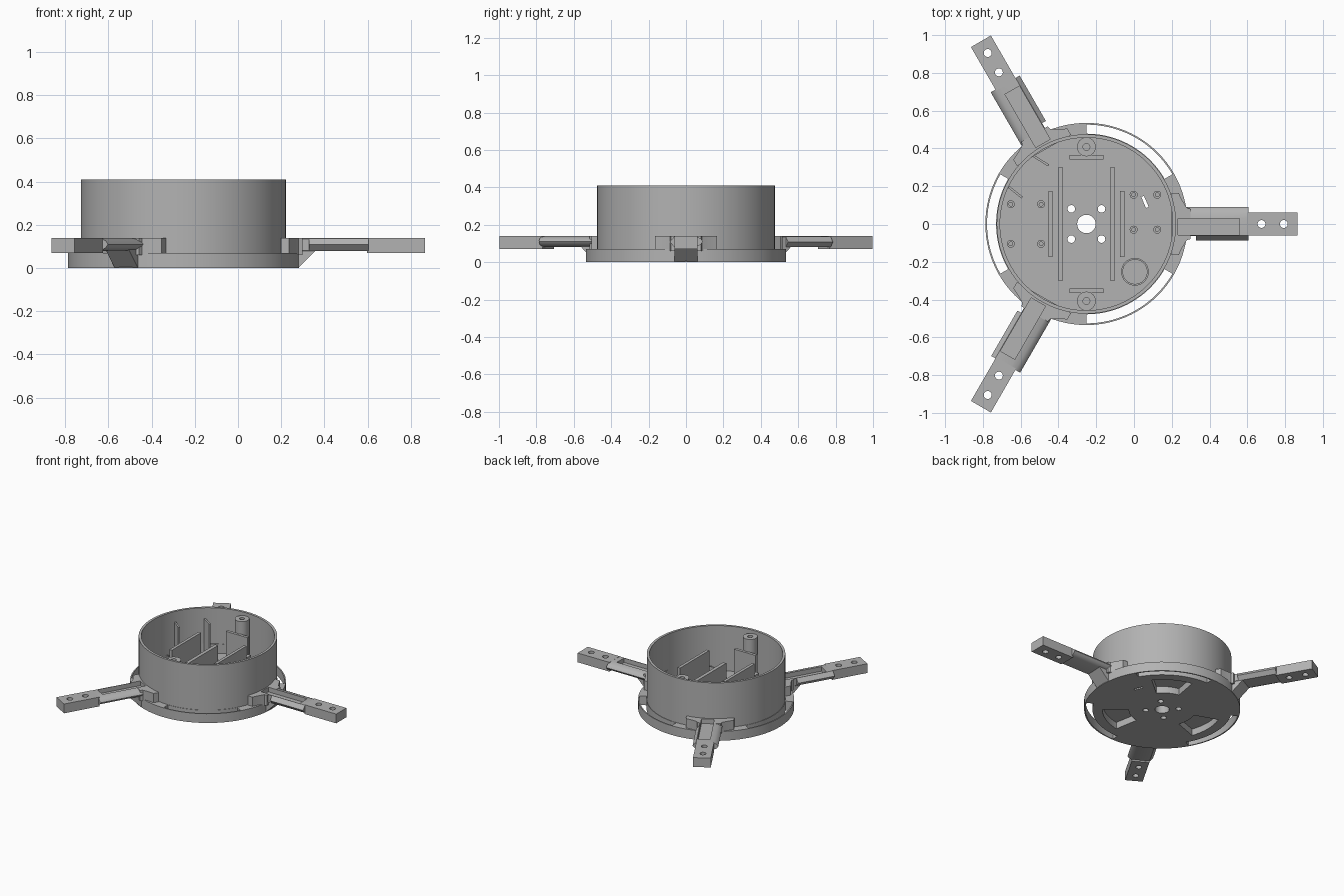
import bpy, bmesh
from math import sin, cos, radians, pi
from mathutils import Matrix, Vector

if "Cube" in bpy.data.objects:
    bpy.data.objects.remove(bpy.data.objects["Cube"])

CX = -0.252            # hub centre on x
FLOOR, TOP = 0.07, 0.41
ARMS = (0, 120, 240)
GAPS = (60, 180, 300)

grey = bpy.data.materials.new("plastic_grey")
grey.use_nodes = True
grey.diffuse_color = (0.45, 0.45, 0.45, 1)
grey.node_tree.nodes["Principled BSDF"].inputs["Base Color"].default_value = (0.45, 0.45, 0.45, 1)
parts = []


def finish(name, bm, keep=True):
    bmesh.ops.recalc_face_normals(bm, faces=bm.faces)
    mesh = bpy.data.meshes.new(name)
    bm.to_mesh(mesh)
    bm.free()
    mesh.materials.append(grey)
    ob = bpy.data.objects.new(name, mesh)
    bpy.context.collection.objects.link(ob)
    ob.location.x = CX
    if keep:
        parts.append(ob)
    return ob


def prism(name, outline, lo, hi, axis="z", keep=True):
    """Extrude a 2D outline along z, along x (outline in y,z) or along y (outline in x,z)."""
    place = {"z": lambda a, b, c: (a, b, c),
             "x": lambda a, b, c: (c, a, b),
             "y": lambda a, b, c: (a, c, b)}[axis]
    bm = bmesh.new()
    face = bm.faces.new([bm.verts.new(place(a, b, lo)) for a, b in outline])
    new = bmesh.ops.extrude_face_region(bm, geom=[face])["geom"]
    shift = Vector(place(0, 0, hi - lo))
    bmesh.ops.translate(bm, vec=shift, verts=[v for v in new if isinstance(v, bmesh.types.BMVert)])
    return finish(name, bm, keep)


def box(name, x, y, z, keep=True):
    return prism(name, [(x[0], y[0]), (x[1], y[0]), (x[1], y[1]), (x[0], y[1])], *z, keep=keep)


def circle(r, x=0, y=0, n=24):
    return [(x + r * cos(2 * pi * i / n), y + r * sin(2 * pi * i / n)) for i in range(n)]


def sector(r0, r1, mid, half, n=20):
    angles = [radians(mid - half + 2 * half * i / n) for i in range(n + 1)]
    return ([(r1 * cos(a), r1 * sin(a)) for a in angles] +
            [(r0 * cos(a), r0 * sin(a)) for a in reversed(angles)])


def tube(name, r0, r1, z0, z1, x=0, y=0, n=24):
    bm = bmesh.new()
    loops = [[bm.verts.new((a, b, z)) for a, b in circle(r, x, y, n)]
             for r, z in ((r0, z0), (r1, z0), (r1, z1), (r0, z1))]
    for k in range(4):
        p, q = loops[k], loops[(k + 1) % 4]
        for i in range(n):
            j = (i + 1) % n
            bm.faces.new((p[i], p[j], q[j], q[i]))
    return finish(name, bm)


def cut(ob, cutters):
    for c in cutters:
        c.hide_render = True
        mod = ob.modifiers.new("cut", "BOOLEAN")
        mod.operation, mod.solver, mod.object = "DIFFERENCE", "EXACT", c
        bpy.context.view_layer.objects.active = ob
        bpy.ops.object.modifier_apply(modifier=mod.name)
        bpy.data.objects.remove(c)


# Base plate with rim slots, blind pockets underneath and through holes
base = prism("base_plate", circle(0.535, n=96), 0, FLOOR)
cutters = []
for g in GAPS:
    cutters.append(prism("slot", sector(0.478, 0.526, g, 30), -0.1, 0.2, keep=False))
    cutters.append(prism("pocket", sector(0.23, 0.41, g, 20), -0.1, 0.05, keep=False))
cutters.append(prism("hub_hole", circle(0.049), -0.1, 0.2, keep=False))
for sx in (-1, 1):
    for sy in (-1, 1):
        cutters.append(prism("hole", circle(0.02, 0.08 * sx, 0.08 * sy), -0.1, 0.2, keep=False))
cutters.append(prism("cable_hole", [(0.29, 0.145), (0.305, 0.148), (0.33, 0.09), (0.315, 0.085)],
                     -0.1, 0.2, keep=False))
cut(base, cutters)

# Drum wall
tube("drum_wall", 0.457, 0.475, FLOOR - 0.005, TOP, n=96)

# Divider plates and screw posts inside the drum
for s, side in ((-1, "right"), (1, "left")):
    x = 0.138 * s
    box("long_divider_" + side, (x - 0.013, x + 0.013), (-0.3, 0.3), (0.06, 0.19))
    x = 0.19 * s
    box("short_divider_" + side, (x - 0.011, x + 0.011), (-0.175, 0.175), (0.06, 0.32))
for s, side in ((-1, "front"), (1, "back")):
    y = 0.353 * s
    box("cross_divider_" + side, (-0.09, 0.09), (y - 0.011, y + 0.011), (0.06, 0.29))
    tube("screw_post_" + side, 0.018, 0.05, 0.06, 0.385, 0, 0.408 * s)
    box("post_web_" + side, (-0.015, 0.015), sorted((0.445 * s, 0.465 * s)), (0.06, 0.385))

# Small board standoffs and the round holder
spots = [(x, y) for x in (-0.4, -0.24) for y in (-0.105, 0.105)]
spots += [(x, y) for x in (0.25, 0.375) for y in (-0.03, 0.155)]
for i, (x, y) in enumerate(spots):
    tube(f"standoff_{i + 1}", 0.01, 0.021, 0.06, 0.11, x, y, 16)
tube("round_holder", 0.064, 0.073, 0.06, 0.12, 0.257, -0.253, 40)

# Upright ribs near the wall
for i, ((x0, y0), (x1, y1)) in enumerate((((-0.41, 0.196), (-0.34, 0.14)), ((-0.28, 0.36), (-0.2, 0.31)))):
    d = Vector((y0 - y1, x1 - x0)).normalized() * 0.006
    prism(f"upright_rib_{i + 1}", [(x0 + d.x, y0 + d.y), (x1 + d.x, y1 + d.y),
                                   (x1 - d.x, y1 - d.y), (x0 - d.x, y0 - d.y)], 0.06, 0.33)


# Arms, made along +x and turned about the hub
def arm(angle):
    made = []
    tip = box("arm_tip", (0.85, 1.117), (-0.061, 0.061), (FLOOR, 0.14))
    cut(tip, [prism("hole", circle(0.021, x), 0, 0.3, keep=False) for x in (0.927, 1.045)])
    # streamlined sleeve with a wire channel
    shape = [(-0.087, 0.108), (-0.062, 0.138), (0.03, 0.14), (0.06, 0.135), (0.08, 0.125),
             (0.09, 0.11), (0.08, 0.095), (0.055, 0.082), (-0.062, 0.08)]
    sleeve = prism("arm_sleeve", shape, 0.53, 0.857, "x")
    cut(sleeve, [box("channel", (0.5, 0.81), (-0.058, 0.03), (0.105, 0.3), False),
                 box("notch", (0.5, 0.58), (-0.2, -0.064), (0, 0.3), False)])
    # root block hugging the drum, with a pocket for the wires
    half = [(0.45, 0.165), (0.488, 0.165), (0.51, 0.12), (0.532, 0.085), (0.55, 0.08)]
    root = prism("arm_root", half + [(x, -y) for x, y in reversed(half)], FLOOR - 0.01, 0.14)
    cut(root, [box("recess", (0.485, 0.6), (-0.058, 0.03), (0.105, 0.3), False)])
    gusset = prism("arm_gusset", [(0.5, 0), (0.53, 0), (0.615, 0.085), (0.5, 0.085)],
                   -0.062, 0.062, "y")
    made += [tip, sleeve, root, gusset]
    for ob in made:
        ob.name = f"{ob.name.split('.')[0]}_{angle}"
        ob.data.transform(Matrix.Rotation(radians(angle), 4, "Z"))


for a in ARMS:
    arm(a)

bpy.ops.object.select_all(action="DESELECT")
for ob in parts:
    ob.select_set(True)
bpy.context.view_layer.objects.active = base
bpy.ops.object.shade_smooth_by_angle(angle=radians(30))
